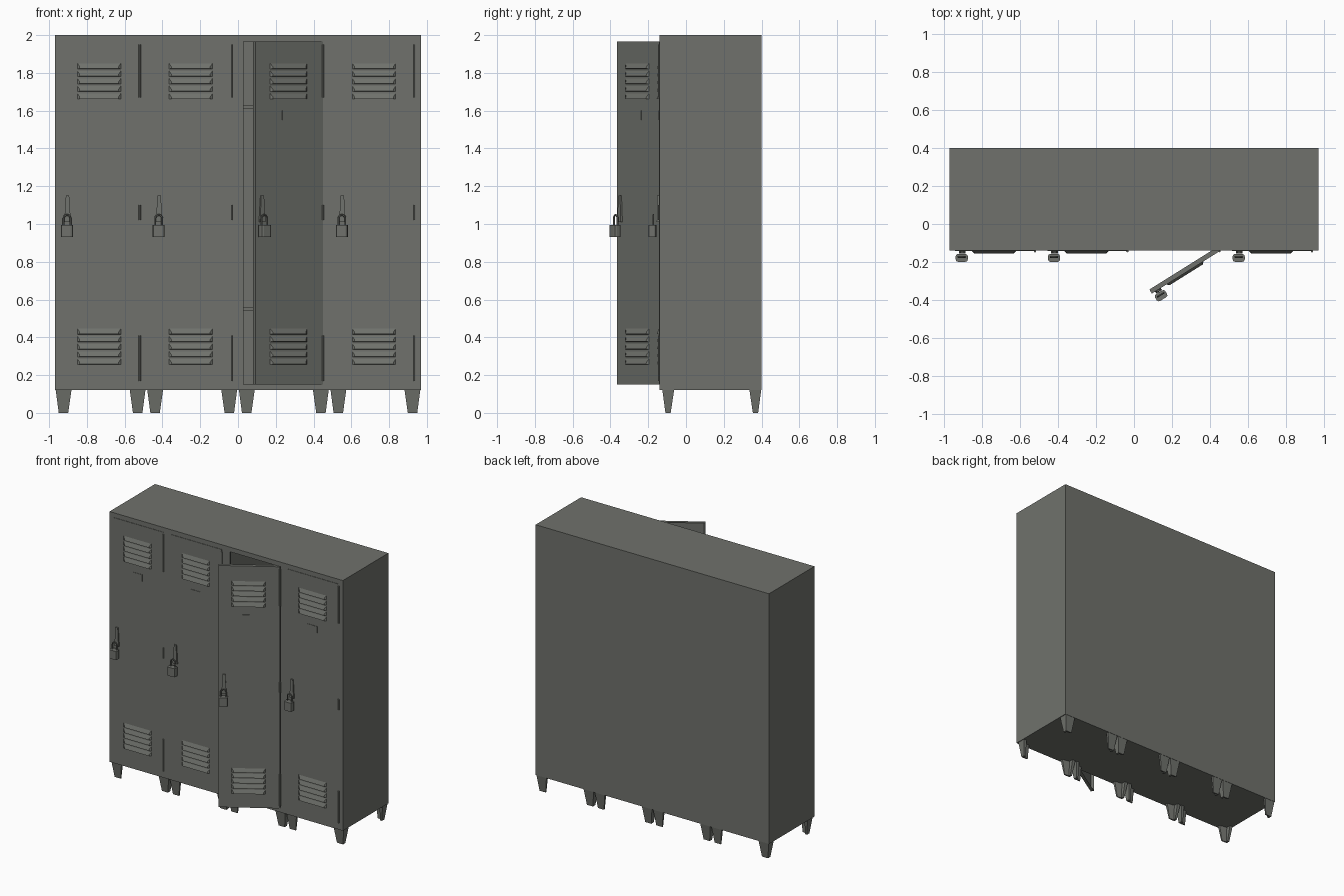
import bpy, bmesh, math
from mathutils import Matrix, Vector

if "Cube" in bpy.data.objects:
    bpy.data.objects.remove(bpy.data.objects["Cube"])

grey = bpy.data.materials.new("grey_green_metal")
grey.use_nodes = True
COLOUR = (0.16, 0.167, 0.15, 1)
grey.diffuse_color = COLOUR
grey.node_tree.nodes["Principled BSDF"].inputs["Base Color"].default_value = COLOUR

UNIT = 0.485            # width of one locker
LEFT = -2 * UNIT
FRONT, BACK = -0.14, 0.40
BASE, TOP = 0.12, 2.0
DOOR_W, DOOR_LO, DOOR_HI = 0.42, 0.15, 1.965


def add_box(bm, lo, hi, bottom=(1, 1), top=(1, 1)):
    """Box between two corners; the ends may be scaled to taper it."""
    lo, hi = Vector(lo), Vector(hi)
    mid, size = (lo + hi) / 2, hi - lo
    for v in bmesh.ops.create_cube(bm, size=1)["verts"]:
        s = top if v.co.z > 0 else bottom
        v.co = Vector((v.co.x * size.x * s[0], v.co.y * size.y * s[1], v.co.z * size.z)) + mid


def add_prism(bm, lower, upper):
    """Solid between two loops that have the same number of points."""
    a = [bm.verts.new(p) for p in lower]
    b = [bm.verts.new(p) for p in upper]
    bm.faces.new(a[::-1])
    bm.faces.new(b)
    for i in range(len(a)):
        j = (i + 1) % len(a)
        bm.faces.new((a[i], a[j], b[j], b[i]))


def finish(name, bm, matrix=None):
    bmesh.ops.recalc_face_normals(bm, faces=bm.faces)
    mesh = bpy.data.meshes.new(name)
    bm.to_mesh(mesh)
    bm.free()
    mesh.materials.append(grey)
    ob = bpy.data.objects.new(name, mesh)
    bpy.context.collection.objects.link(ob)
    if matrix:
        ob.matrix_world = matrix
    return ob


def activate(ob):
    bpy.ops.object.select_all(action="DESELECT")
    ob.select_set(True)
    bpy.context.view_layer.objects.active = ob


# Cabinet shell, hollowed out with one cavity and one doorway per locker
bm = bmesh.new()
add_box(bm, (LEFT, FRONT, BASE), (-LEFT, BACK, TOP))
cabinet = finish("cabinet", bm)
for kind in ("cavity", "doorway"):
    bm = bmesh.new()
    for i in range(4):
        x = LEFT + i * UNIT
        if kind == "cavity":
            add_box(bm, (x + 0.008, FRONT + 0.015, BASE + 0.01), (x + UNIT - 0.008, BACK - 0.01, TOP - 0.01))
        else:
            add_box(bm, (x + 0.03, FRONT - 0.1, DOOR_LO), (x + 0.03 + DOOR_W, FRONT + 0.05, DOOR_HI))
    cutter = finish(kind + "_cutter", bm)
    cutter.hide_render = True
    cut = cabinet.modifiers.new(kind, "BOOLEAN")
    cut.operation, cut.solver, cut.object = "DIFFERENCE", "EXACT", cutter
    activate(cabinet)
    bpy.ops.object.modifier_apply(modifier=cut.name)
    bpy.data.objects.remove(cutter)

# Shelves
bm = bmesh.new()
for i in range(4):
    x = LEFT + i * UNIT
    for z in (0.55, 1.62):
        add_box(bm, (x + 0.008, FRONT + 0.05, z - 0.008), (x + UNIT - 0.008, BACK - 0.01, z + 0.008))
finish("shelves", bm)

# Tapered angle-section legs, four under each locker
L_SHAPE = [(0, 0), (1, 0), (1, 0.3), (0.3, 0.45), (0.3, 1), (0, 1)]
bm = bmesh.new()
for i in range(4):
    for side in (-1, 1):
        for y, sy in ((FRONT + 0.015, 1), (BACK - 0.002, -1)):
            x = LEFT + (i + 0.5) * UNIT + side * (UNIT / 2 - 0.005)
            foot = [(x - side * (0.016 + 0.05 * u), y + sy * (0.016 + 0.028 * v), 0) for u, v in L_SHAPE]
            head = [(x - side * 0.083 * u, y + sy * 0.062 * v, BASE) for u, v in L_SHAPE]
            add_prism(bm, foot, head)
finish("legs", bm)


def build_door(number, angle):
    """Door with its fittings, in a frame whose origin is the hinge line."""
    hinge_x = LEFT + number * UNIT + 0.03 + DOOR_W
    frame = Matrix.Translation((hinge_x, FRONT - 0.003, 0)) @ Matrix.Rotation(angle, 4, "Z")
    tag = "_" + str(number + 1)

    # Pressed panel with a folded rim behind it
    bm = bmesh.new()
    add_box(bm, (-DOOR_W, 0, DOOR_LO), (0, 0.025, DOOR_HI))
    bm.faces.ensure_lookup_table()
    rear = max(bm.faces, key=lambda f: f.calc_center_median().y)
    bmesh.ops.inset_individual(bm, faces=[rear], thickness=0.012)
    bmesh.ops.translate(bm, verts=rear.verts, vec=(0, -0.019, 0))
    finish("door" + tag, bm, frame)

    # Louvres: hoods that lean out towards their lower lip
    bm = bmesh.new()
    for middle in (1.755, 0.35):
        for k in range(-2, 3):
            z = middle + k * 0.04
            xs = (-0.33, -0.10)
            back = [(xs[0], 0, z - 0.014), (xs[1], 0, z - 0.014), (xs[1], 0, z + 0.016), (xs[0], 0, z + 0.016)]
            lip = [(xs[0] + 0.012, -0.012, z - 0.012), (xs[1] - 0.012, -0.012, z - 0.012),
                   (xs[1] - 0.012, -0.008, z - 0.002), (xs[0] + 0.012, -0.008, z - 0.002)]
            add_prism(bm, back, lip)
    finish("louvres" + tag, bm, frame)

    # Label plate
    bm = bmesh.new()
    add_box(bm, (-0.255, -0.003, 1.55), (-0.175, 0, 1.60))
    finish("label_plate" + tag, bm, frame)

    # Latch handle above the lock
    bm = bmesh.new()
    add_box(bm, (-0.40, -0.012, 1.01), (-0.365, 0.002, 1.15), top=(0.5, 0.6))
    finish("latch_handle" + tag, bm, frame)

    # Hinge knuckles
    bm = bmesh.new()
    for z, half in ((1.81, 0.14), (1.06, 0.04), (0.29, 0.12)):
        place = Matrix.Translation((0, 0, z))
        bmesh.ops.create_cone(bm, cap_ends=True, segments=8, radius1=0.006, radius2=0.006,
                              depth=2 * half, matrix=place)
    finish("hinges" + tag, bm, frame)

    # Padlock body
    bm = bmesh.new()
    add_box(bm, (-0.417, -0.056, 0.93), (-0.353, -0.014, 0.995))
    upright = [e for e in bm.edges if abs(e.verts[0].co.z - e.verts[1].co.z) > 0.01]
    bmesh.ops.bevel(bm, geom=upright, offset=0.013, segments=2, affect="EDGES", profile=0.5)
    finish("padlock_body" + tag, bm, frame)

    # Padlock shackle
    curve = bpy.data.curves.new("shackle", "CURVE")
    curve.dimensions = "3D"
    curve.bevel_depth, curve.bevel_resolution = 0.005, 1
    path = [(-0.018, 0.985)]
    path += [(-0.018 * math.cos(t * math.pi / 8), 1.03 + 0.018 * math.sin(t * math.pi / 8)) for t in range(9)]
    path += [(0.018, 0.985)]
    spline = curve.splines.new("POLY")
    spline.points.add(len(path) - 1)
    for point, (x, z) in zip(spline.points, path):
        point.co = (x - 0.385, -0.03, z, 1)
    curve.materials.append(grey)
    shackle = bpy.data.objects.new("padlock_shackle" + tag, curve)
    bpy.context.collection.objects.link(shackle)
    shackle.matrix_world = frame
    activate(shackle)
    bpy.ops.object.convert(target="MESH")
    bpy.ops.object.shade_smooth_by_angle()


# Three closed doors and one standing ajar
for n in range(4):
    build_door(n, math.radians(32) if n == 2 else 0)
